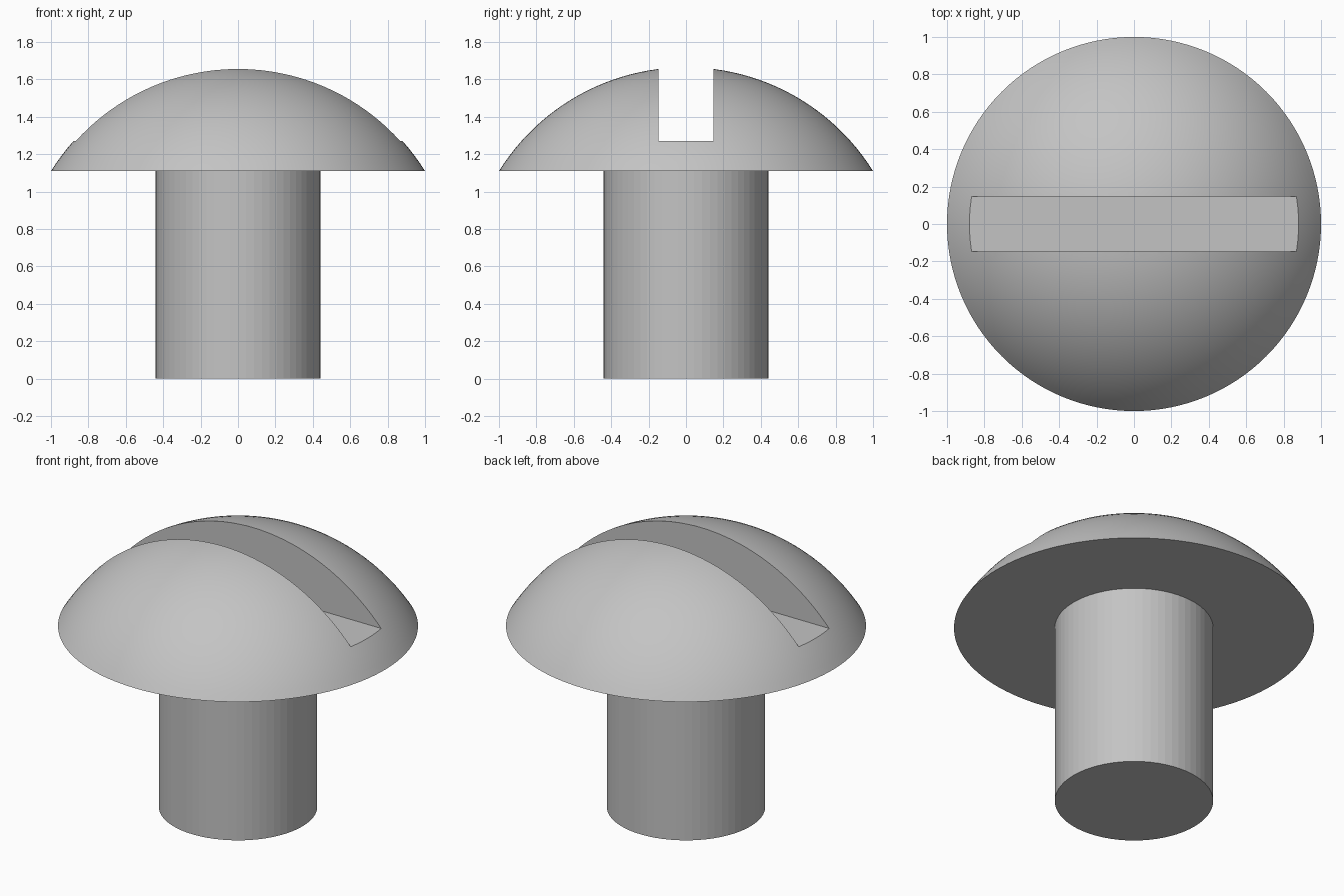
import bpy
import bmesh
import math
from mathutils import Matrix

default_cube = bpy.data.objects.get("Cube")
if default_cube:
    bpy.data.objects.remove(default_cube, do_unlink=True)

HEAD_BASE = 1.11
HEAD_HEIGHT = 0.555
HEAD_RADIUS = 1.0
SHANK_RADIUS = 0.44
SLOT_FLOOR = 1.27
SLOT_WIDTH = 0.294

steel = bpy.data.materials.new("grey steel")
steel.use_nodes = True
colour = (0.55, 0.55, 0.55, 1)
steel.diffuse_color = colour
steel.node_tree.nodes["Principled BSDF"].inputs["Base Color"].default_value = colour


def add_object(name, bm):
    bmesh.ops.recalc_face_normals(bm, faces=bm.faces)
    mesh = bpy.data.meshes.new(name)
    bm.to_mesh(mesh)
    bm.free()
    mesh.materials.append(steel)
    obj = bpy.data.objects.new(name, mesh)
    bpy.context.collection.objects.link(obj)
    return obj


def select_only(obj):
    bpy.ops.object.select_all(action="DESELECT")
    obj.select_set(True)
    bpy.context.view_layer.objects.active = obj


# Domed head: a spherical cap profile turned about z, with a flat underside
sphere_radius = (HEAD_RADIUS ** 2 + HEAD_HEIGHT ** 2) / (2 * HEAD_HEIGHT)
centre_z = HEAD_BASE + HEAD_HEIGHT - sphere_radius
rim_angle = math.asin(HEAD_RADIUS / sphere_radius)
rings = 24
bm = bmesh.new()
profile = []
for i in range(rings + 1):
    a = rim_angle * i / rings
    profile.append(bm.verts.new((sphere_radius * math.sin(a), 0,
                                 centre_z + sphere_radius * math.cos(a))))
edges = [bm.edges.new(pair) for pair in zip(profile, profile[1:])]
bmesh.ops.spin(bm, geom=profile + edges, cent=(0, 0, 0), axis=(0, 0, 1),
               angle=math.tau, steps=128, use_duplicate=False)
bmesh.ops.remove_doubles(bm, verts=bm.verts, dist=0.0001)
bmesh.ops.holes_fill(bm, edges=[e for e in bm.edges if e.is_boundary], sides=0)
head = add_object("head", bm)

# Straight driver slot cut along x
bm = bmesh.new()
slot_height = 1.0
bmesh.ops.create_cube(bm, size=1, matrix=Matrix.Translation(
    (0, 0, SLOT_FLOOR + slot_height / 2)) @ Matrix.Diagonal((3, SLOT_WIDTH, slot_height, 1)))
cutter = add_object("slot_cutter", bm)
cutter.hide_render = True
cut = head.modifiers.new("slot", "BOOLEAN")
cut.operation = "DIFFERENCE"
cut.solver = "EXACT"
cut.object = cutter
select_only(head)
bpy.ops.object.modifier_apply(modifier=cut.name)
bpy.data.objects.remove(cutter, do_unlink=True)
bpy.ops.object.shade_smooth_by_angle(angle=math.radians(30))

# Plain faceted shank, seated slightly inside the head
bm = bmesh.new()
shank_length = HEAD_BASE + 0.03
bmesh.ops.create_cone(bm, cap_ends=True, segments=64, radius1=SHANK_RADIUS,
                      radius2=SHANK_RADIUS, depth=shank_length,
                      matrix=Matrix.Translation((0, 0, shank_length / 2)))
add_object("shank", bm)
